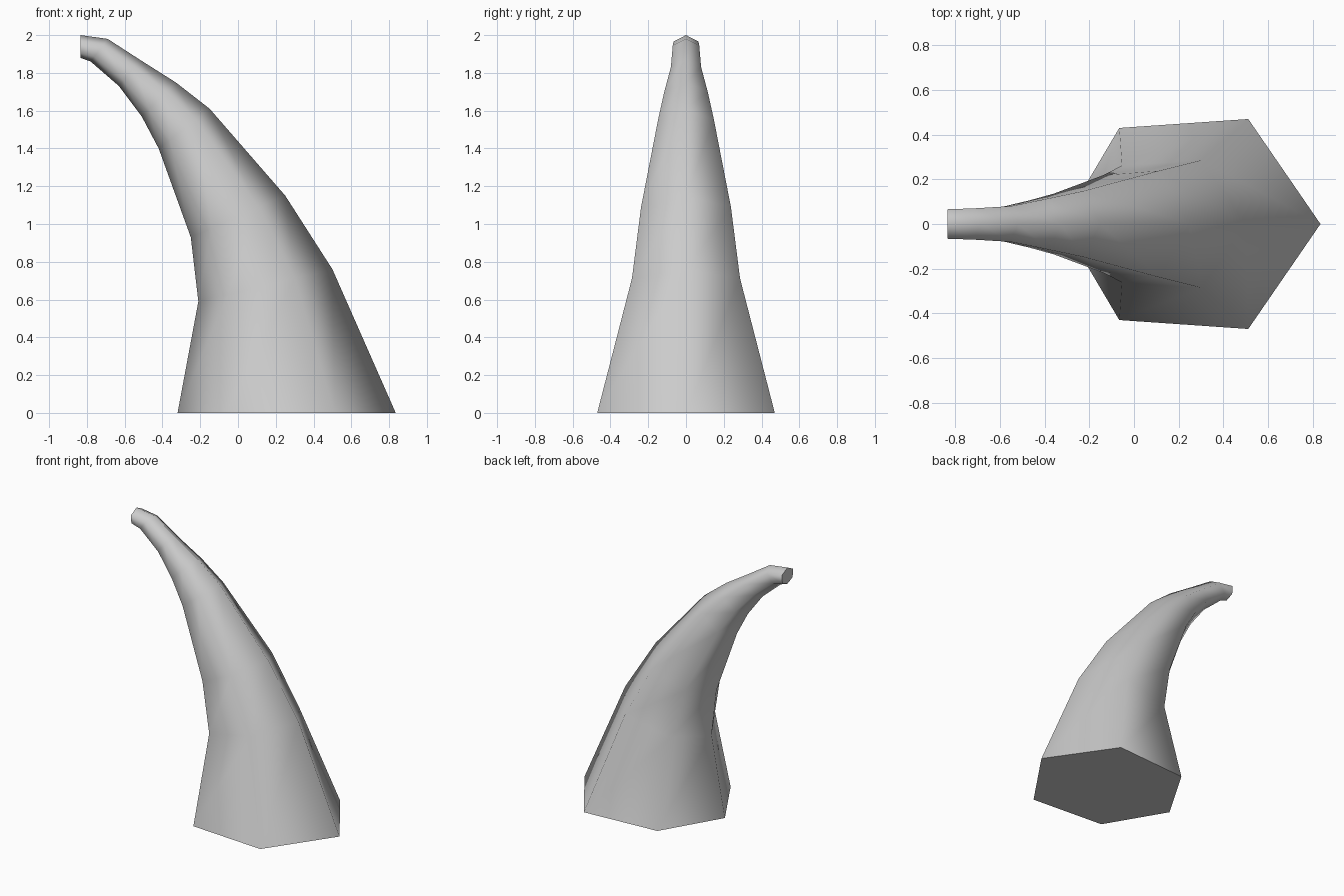
import bpy
import bmesh

cube = bpy.data.objects.get("Cube")
if cube:
    bpy.data.objects.remove(cube, do_unlink=True)

# Plain horn colour
grey = bpy.data.materials.new("horn grey")
grey.use_nodes = True
colour = (0.6, 0.6, 0.6, 1)
grey.diffuse_color = colour
grey.node_tree.nodes["Principled BSDF"].inputs["Base Color"].default_value = colour

# Each section: outer x, outer z, inner x, inner z, half width
SECTIONS = [
    (0.835, 0.0, -0.32, 0.0, 0.47),
    (0.50, 0.76, -0.21, 0.59, 0.286),
    (0.25, 1.15, -0.25, 0.93, 0.238),
    (-0.15, 1.61, -0.42, 1.40, 0.148),
    (-0.33, 1.75, -0.51, 1.57, 0.115),
    (-0.52, 1.87, -0.63, 1.73, 0.08),
    (-0.69, 1.98, -0.78, 1.86, 0.07),
    (-0.835, 2.0, -0.835, 1.88, 0.066),
]
# Six corners: (share of the way from outer to inner, share of half width)
CORNERS = [(0, 0), (0.28, 1), (0.78, 0.915), (1, 0), (0.78, -0.915), (0.28, -1)]


def add_section(bm, section):
    ox, oz, ix, iz, width = section
    return [bm.verts.new((ox + (ix - ox) * t, width * w, oz + (iz - oz) * t))
            for t, w in CORNERS]


# Horn: six-sided sections joined into a curved taper, closed at both ends
bm = bmesh.new()
rings = [add_section(bm, s) for s in SECTIONS]
for low, high in zip(rings, rings[1:]):
    for i in range(6):
        j = (i + 1) % 6
        bm.faces.new((low[i], low[j], high[j], high[i])).smooth = True
caps = [bm.faces.new(rings[0][::-1]), bm.faces.new(rings[-1])]
for cap in caps:
    cap.smooth = False
    for edge in cap.edges:
        edge.smooth = False
bmesh.ops.recalc_face_normals(bm, faces=bm.faces[:])

mesh = bpy.data.meshes.new("horn")
bm.to_mesh(mesh)
bm.free()
mesh.materials.append(grey)
horn = bpy.data.objects.new("horn", mesh)
bpy.context.collection.objects.link(horn)
